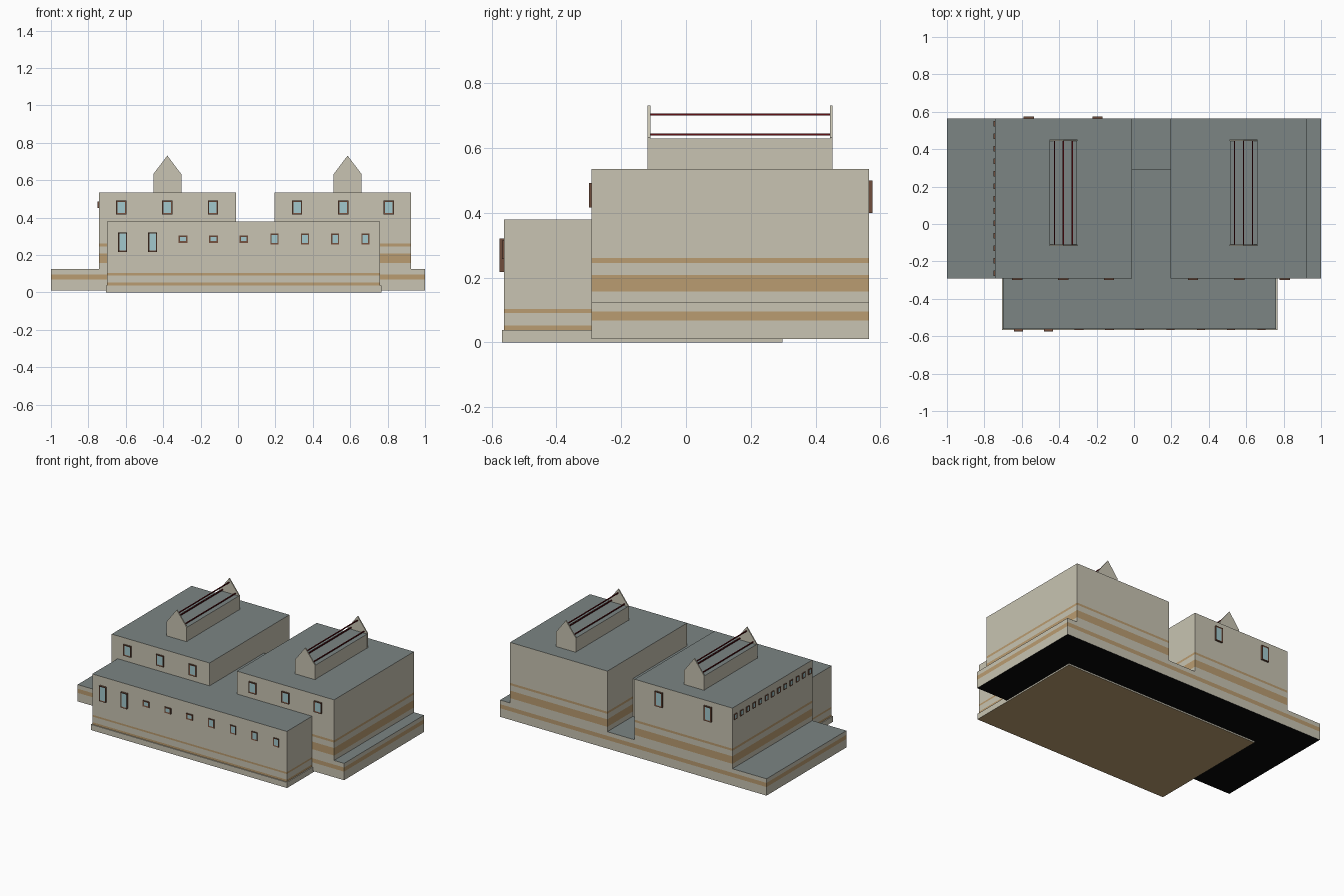
import bpy, bmesh
from mathutils import Vector

if "Cube" in bpy.data.objects:
    bpy.data.objects.remove(bpy.data.objects["Cube"])


def mat(name, r, g, b):
    m = bpy.data.materials.new(name)
    m.diffuse_color = (r, g, b, 1)
    m.use_nodes = True
    m.node_tree.nodes["Principled BSDF"].inputs["Base Color"].default_value = m.diffuse_color
    return m


WALL = mat("cream wall", 0.58, 0.55, 0.445)
ROOF = mat("grey roof", 0.20, 0.235, 0.23)
TAN = mat("tan stripe", 0.49, 0.335, 0.165)
BLACK = mat("black underside", 0.002, 0.002, 0.002)
FRAME = mat("brown window frame", 0.16, 0.075, 0.045)
GLASS = mat("pale blue glass", 0.36, 0.58, 0.61)
RED = mat("dark red bar", 0.12, 0.004, 0.006)


def finish(name, bm, mats):
    bmesh.ops.recalc_face_normals(bm, faces=bm.faces)
    me = bpy.data.meshes.new(name)
    bm.to_mesh(me)
    bm.free()
    for m in mats:
        me.materials.append(m)
    ob = bpy.data.objects.new(name, me)
    bpy.context.collection.objects.link(ob)
    return ob


def add_box(bm, x0, x1, y0, y1, z0, z1):
    vs = bmesh.ops.create_cube(bm, size=1)["verts"]
    for v in vs:
        v.co = Vector((x1 if v.co.x > 0 else x0,
                       y1 if v.co.y > 0 else y0,
                       z1 if v.co.z > 0 else z0))
    return list({f for v in vs for f in v.link_faces})


def block(name, x0, x1, y0, y1, z0, z1, bands=(), top=ROOF, bottom=TAN):
    """Box whose sides are cut at the band heights and striped there."""
    bm = bmesh.new()
    add_box(bm, x0, x1, y0, y1, z0, z1)
    for z in [h for b in bands for h in b]:
        bmesh.ops.bisect_plane(bm, geom=bm.verts[:] + bm.edges[:] + bm.faces[:],
                               plane_co=(0, 0, z), plane_no=(0, 0, 1))
    bm.normal_update()
    for f in bm.faces:
        c = f.calc_center_median().z
        if abs(f.normal.z) > 0.5:
            f.material_index = 2 if c > (z0 + z1) / 2 else 3
        elif any(a < c < b for a, b in bands):
            f.material_index = 1
    return finish(name, bm, [WALL, TAN, top, bottom])


def windows(name, normal, wall, specs, depth, rim=0.011):
    """Framed windows on one wall; specs = (centre along wall, width, z0, z1)."""
    bm = bmesh.new()
    n = Vector(normal)
    for u, w, z0, z1 in specs:
        if n.y:
            a, b = sorted((wall - n.y * 0.004, wall + n.y * depth))
            faces = add_box(bm, u - w / 2, u + w / 2, a, b, z0, z1)
        else:
            a, b = sorted((wall - n.x * 0.004, wall + n.x * depth))
            faces = add_box(bm, a, b, u - w / 2, u + w / 2, z0, z1)
        bm.normal_update()
        face = max(faces, key=lambda f: f.calc_center_median().dot(n))
        bmesh.ops.inset_individual(bm, faces=[face], thickness=rim, depth=-depth * 0.3)
        face.material_index = 1
    return finish(name, bm, [FRAME, GLASS])


# low base slab and long front hall
Y0, Y1 = -0.291, 0.565
block("base_slab", -1, 1, Y0, Y1, 0.01, 0.124, [(0.068, 0.096)], bottom=BLACK)
block("front_hall", -0.70, 0.76, -0.562, 0.292, 0.03, 0.38,
      [(0.038, 0.053), (0.091, 0.103)])
block("hall_plinth", -0.706, 0.766, -0.568, 0.298, 0, 0.038, top=WALL)

# two tall wings with an open-topped skylight on each
for side, x0, x1, cx in (("left", -0.744, -0.01, -0.378), ("right", 0.195, 0.925, 0.586)):
    block(side + "_wing", x0, x1, Y0, Y1, 0.12, 0.535, [(0.157, 0.208), (0.245, 0.26)])
    block(side + "_skylight_base", cx - 0.073, cx + 0.073, -0.114, 0.448, 0.53, 0.63)
    # gable end plates
    bm = bmesh.new()
    for y in (-0.118, 0.444):
        f = bm.faces.new([bm.verts.new((cx + dx, y, z)) for dx, z in
                          ((-0.075, 0.53), (0.075, 0.53), (0.075, 0.632),
                           (0, 0.731), (-0.075, 0.632))])
        r = bmesh.ops.extrude_face_region(bm, geom=[f], use_keep_orig=True)
        for v in r["geom"]:
            if isinstance(v, bmesh.types.BMVert):
                v.co.y += 0.008
    finish(side + "_skylight_gables", bm, [WALL])
    # bars running between the gables
    bm = bmesh.new()
    for dx, z in ((-0.048, 0.641), (0, 0.703), (0.048, 0.641)):
        add_box(bm, cx + dx - 0.003, cx + dx + 0.003, -0.112, 0.446, z - 0.003, z + 0.003)
    finish(side + "_skylight_bars", bm, [RED])

# windows
windows("wing_front_windows", (0, -1, 0), Y0,
        [(x, 0.055, 0.417, 0.492) for x in (-0.624, -0.379, -0.134, 0.316, 0.562, 0.806)], 0.009)
windows("hall_tall_windows", (0, -1, 0), -0.562,
        [(x, 0.048, 0.217, 0.32) for x in (-0.617, -0.456)], 0.014, 0.009)
windows("hall_slot_windows", (0, -1, 0), -0.562,
        [(x, 0.047, 0.265, 0.305) for x in (-0.294, -0.131, 0.031)], 0.006, 0.012)
windows("hall_square_windows", (0, -1, 0), -0.562,
        [(x, 0.044, 0.257, 0.314) for x in (0.195, 0.358, 0.519, 0.681)], 0.006, 0.01)
windows("back_windows", (0, 1, 0), Y1,
        [(x, 0.055, 0.40, 0.50) for x in (-0.562, -0.195)], 0.011)
windows("side_windows", (-1, 0, 0), -0.744,
        [(0.535 - i * 0.0665, 0.03, 0.45, 0.487) for i in range(13)], 0.006, 0.008)
